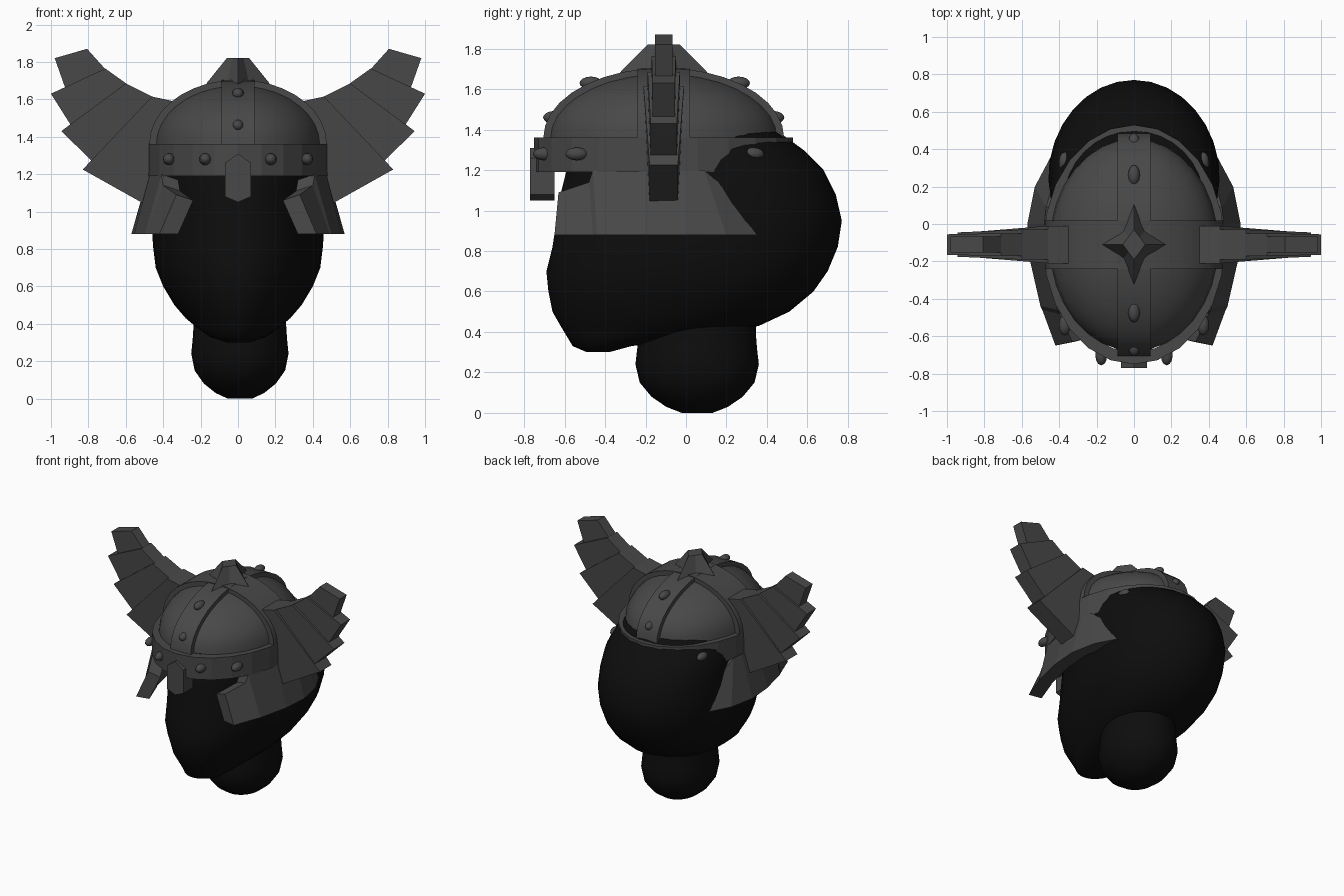
import bpy, bmesh, math
from mathutils import Vector

if "Cube" in bpy.data.objects:
    bpy.data.objects.remove(bpy.data.objects["Cube"])


def material(name, value):
    m = bpy.data.materials.new(name)
    m.use_nodes = True
    color = (value, value, value, 1)
    m.diffuse_color = color
    m.node_tree.nodes["Principled BSDF"].inputs["Base Color"].default_value = color
    return m


steel = material("dark steel", 0.065)
black = material("matte black", 0.004)
CY = -0.11       # helmet centre along y
RIM = 1.36       # top of the brow band


def finish(name, bm, mat, smooth=None):
    bmesh.ops.recalc_face_normals(bm, faces=bm.faces)
    mesh = bpy.data.meshes.new(name)
    bm.to_mesh(mesh)
    bm.free()
    mesh.materials.append(mat)
    ob = bpy.data.objects.new(name, mesh)
    bpy.context.collection.objects.link(ob)
    if smooth:
        bpy.ops.object.select_all(action="DESELECT")
        ob.select_set(True)
        bpy.context.view_layer.objects.active = ob
        bpy.ops.object.shade_smooth_by_angle(angle=math.radians(smooth))
    return ob


def loft(name, rings, mat, smooth=None, closed=False):
    """Skin a list of equal point rings; cap the ends or join them in a loop."""
    bm = bmesh.new()
    rows = [[bm.verts.new(p) for p in r] for r in rings]
    n = len(rows[0])
    pairs = list(zip(rows, rows[1:])) + ([(rows[-1], rows[0])] if closed else [])
    for a, b in pairs:
        for i in range(n):
            j = (i + 1) % n
            bm.faces.new((a[i], a[j], b[j], b[i]))
    if not closed:
        bm.faces.new(rows[0])
        bm.faces.new(rows[-1])
    return finish(name, bm, mat, smooth)


def ellipse(rx, ry, cy, z, n=24, cx=0):
    return [(cx + rx * math.cos(t), cy + ry * math.sin(t), z)
            for t in (math.tau * i / n for i in range(n))]


def egg(z, front, back, half, n=32):
    """Head section, widest behind its middle."""
    mid = front + 0.62 * (back - front)
    ring = []
    for i in range(n):
        t = math.tau * i / n
        s = math.sin(t)
        ring.append((half * math.cos(t), mid + s * ((back - mid) if s > 0 else (mid - front)), z))
    return ring


# Head: z, front, back, half width
head = [(0.30, -0.49, -0.38, 0.06), (0.33, -0.56, -0.27, 0.15), (0.38, -0.59, 0.10, 0.22),
        (0.43, -0.62, 0.36, 0.28), (0.50, -0.66, 0.51, 0.34), (0.60, -0.68, 0.63, 0.40),
        (0.70, -0.69, 0.70, 0.44), (0.82, -0.66, 0.75, 0.455), (0.95, -0.64, 0.77, 0.46),
        (1.08, -0.62, 0.74, 0.455), (1.20, -0.59, 0.68, 0.445), (1.30, -0.55, 0.58, 0.42),
        (1.38, -0.48, 0.47, 0.36), (1.42, -0.40, 0.40, 0.28)]
loft("head", [egg(*h) for h in head], black, 60)

# Neck: z, size factor
neck = [(0.0, 0.25), (0.03, 0.5), (0.08, 0.74), (0.15, 0.93), (0.24, 1), (0.32, 0.97),
        (0.40, 0.95), (0.52, 0.95)]
loft("neck", [ellipse(0.26 * k, 0.305 * k, 0.055, z, 28, 0.01) for z, k in neck], black, 60)

# Helmet dome
dome = []
for i in range(10):
    a = math.radians(88) * i / 9
    dome.append(ellipse(0.45 * math.cos(a), 0.57 * math.cos(a), CY, RIM + 0.32 * math.sin(a), 32))
loft("helmet_dome", dome, steel, 40)

# Brow band, a closed loop of rectangular section
band = []
for outer, inner in zip(ellipse(0.485, 0.64, CY, 0), ellipse(0.43, 0.575, CY, 0)):
    band.append([(outer[0], outer[1], 1.19), (outer[0], outer[1], RIM),
                 (inner[0], inner[1], RIM), (inner[0], inner[1], 1.19)])
loft("brow_band", band, steel, closed=True)


# Crossed ribs over the dome
def rib(name, radius, half, along_y):
    rings = []
    for i in range(19):
        a = math.pi * i / 18
        ring = []
        for grow, side in ((0.025, -half), (0.025, half), (-0.04, half), (-0.04, -half)):
            u = (radius + grow) * math.cos(a)
            z = RIM + (0.32 + grow) * math.sin(a)
            ring.append((side, CY + u, z) if along_y else (u, CY + side, z))
        rings.append(ring)
    loft(name, rings, steel, 30)


rib("long_rib", 0.57, 0.088, True)
rib("cross_rib", 0.45, 0.13, False)

# Four-pointed finial
def star(rx, ry, inset, z):
    pts = []
    for i in range(8):
        t = math.tau * i / 8
        k = inset if i % 2 else 1
        pts.append((rx * k * math.cos(t), CY + ry * k * math.sin(t), z))
    return pts


loft("finial", [star(0.18, 0.225, 0.5, 1.66), star(0.165, 0.21, 0.5, 1.69),
                star(0.06, 0.08, 0.71, 1.82)], steel)


# Rivets on the band and the long rib
def rivet(name, x, y, z):
    bm = bmesh.new()
    bmesh.ops.create_uvsphere(bm, u_segments=12, v_segments=8, radius=0.032)
    bmesh.ops.scale(bm, vec=(1, 1.75, 1), verts=bm.verts)
    bmesh.ops.translate(bm, vec=(x, y, z), verts=bm.verts)
    finish(name, bm, steel, 60)


for side, word in ((1, "left"), (-1, "right")):
    for x, y in ((0.175, -0.70), (0.37, -0.54), (0.37, 0.33)):
        rivet("band_rivet_" + word, side * x, y, 1.28)
for y, z in ((-0.47, 1.63), (-0.65, 1.46), (0.26, 1.63), (0.43, 1.46)):
    rivet("rib_rivet", 0, y, z)

# Nose guard
nose = [(0, 1.31), (0.07, 1.26), (0.07, 1.08), (0, 1.05), (-0.07, 1.08), (-0.07, 1.26)]
loft("nose_guard", [[(x, y, z) for x, z in nose] for y in (-0.77, -0.65)], steel)

# Cheek guards: outer top and outer bottom points, front to back
cheek = [((0.33, -0.63, 1.09), (0.42, -0.65)), ((0.40, -0.48, 1.14), (0.49, -0.46)),
         ((0.41, -0.46, 1.20), (0.50, -0.44)), ((0.47, -0.20, 1.20), (0.555, -0.20)),
         ((0.48, 0.0, 1.20), (0.57, 0.0)), ((0.47, 0.09, 1.20), (0.53, 0.20)),
         ((0.45, 0.16, 1.14), (0.45, 0.35))]
for side, word in ((1, "left"), (-1, "right")):
    rings = []
    for top, low in cheek:
        a, b = Vector(top), Vector((*low, 0.88))
        inward = Vector((-0.09, 0.02, -0.03))
        rings.append([(side * p.x, p.y, p.z)
                      for p in (a, b, b + Vector((-0.10, 0.02, 0)), a + inward)])
    loft("cheek_guard_" + word, rings, steel)

# Wings: overlapping slabs, each with corners (x, z) and half thickness at top and bottom
wing = [(((0.30, 1.58), (0.46, 1.615), (0.83, 1.225), (0.50, 1.04)), 0.10, 0.07),
        (((0.42, 1.595), (0.60, 1.685), (0.945, 1.43), (0.76, 1.25)), 0.08, 0.065),
        (((0.57, 1.665), (0.71, 1.765), (1.0, 1.63), (0.88, 1.44)), 0.06, 0.055),
        (((0.69, 1.74), (0.807, 1.87), (0.98, 1.82), (0.92, 1.65)), 0.043, 0.043)]
for side, word in ((1, "left"), (-1, "right")):
    for i, (corners, upper, lower) in enumerate(wing):
        thick = (upper, upper, lower, lower)
        loft(f"wing_{word}_{i + 1}",
             [[(side * x, CY + s * t, z) for (x, z), t in zip(corners, thick)]
              for s in (-1, 1)], steel)
